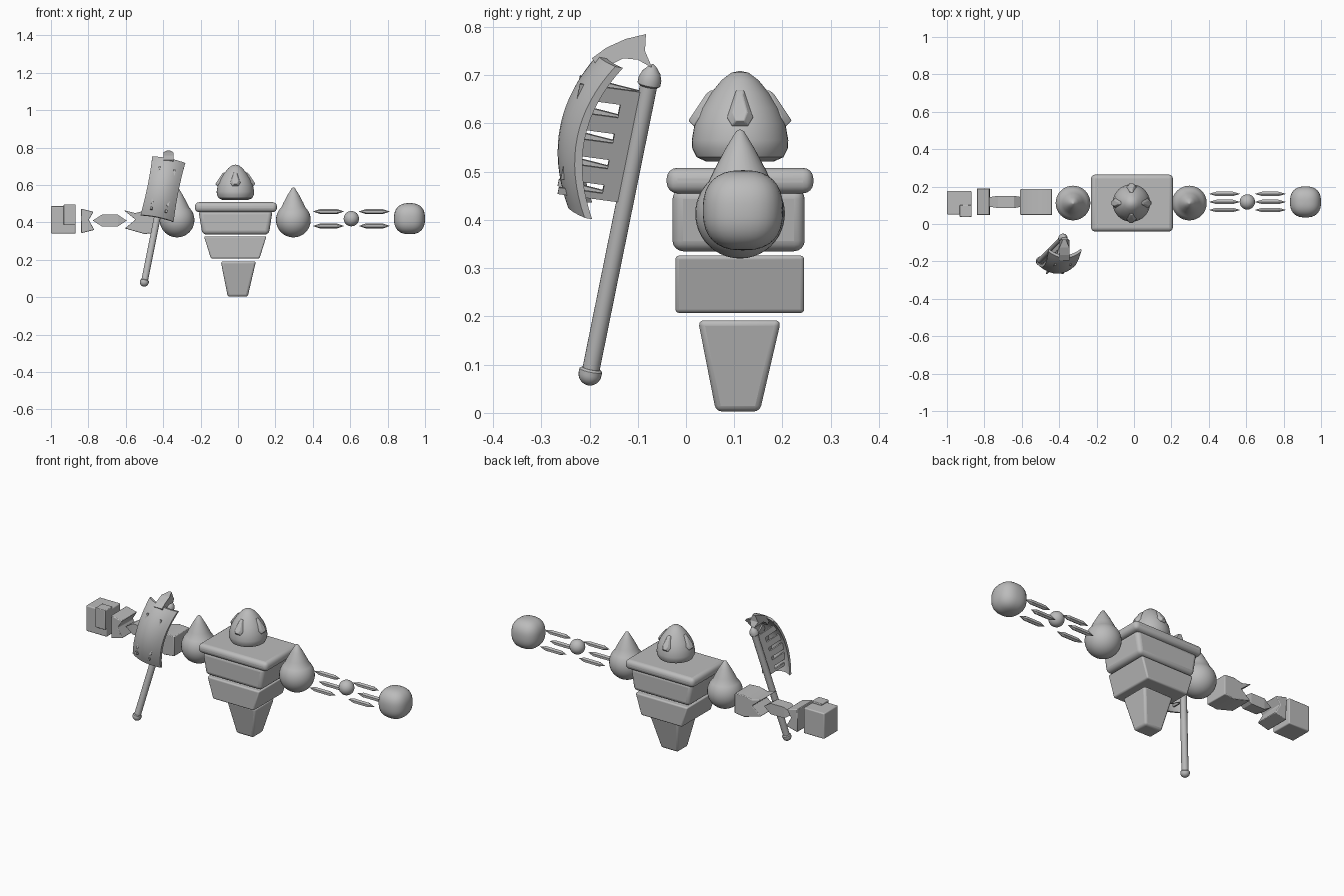
import bpy, bmesh, math
from mathutils import Vector, Matrix

if "Cube" in bpy.data.objects:
    bpy.data.objects.remove(bpy.data.objects["Cube"])

stone = bpy.data.materials.new("stone_grey")
stone.diffuse_color = (0.5, 0.5, 0.5, 1)
stone.use_nodes = True
stone.node_tree.nodes["Principled BSDF"].inputs["Base Color"].default_value = stone.diffuse_color
CY = 0.112   # depth of the body centre line


def finish(name, bm, smooth=True, bevel=0, segs=3):
    bmesh.ops.recalc_face_normals(bm, faces=bm.faces)
    me = bpy.data.meshes.new(name)
    bm.to_mesh(me)
    bm.free()
    me.materials.append(stone)
    ob = bpy.data.objects.new(name, me)
    bpy.context.collection.objects.link(ob)
    if bevel:
        m = ob.modifiers.new("bevel", 'BEVEL')
        m.width, m.segments, m.limit_method = bevel, segs, 'ANGLE'
    if smooth:
        bpy.ops.object.select_all(action='DESELECT')
        ob.select_set(True)
        bpy.context.view_layer.objects.active = ob
        bpy.ops.object.shade_smooth_by_angle(angle=math.radians(35))
    return ob


def loft(bm, rings, cap=True):
    vs = [[bm.verts.new(p) for p in r] for r in rings]
    n = len(vs[0])
    for a, b in zip(vs, vs[1:]):
        for i in range(n):
            bm.faces.new((a[i], a[(i + 1) % n], b[(i + 1) % n], b[i]))
    if cap:
        bm.faces.new(vs[0][::-1])
        bm.faces.new(vs[-1])


def block(name, bottom, top, z0, z1, bevel=0, segs=3):
    # tapered box from two rectangles (x0, x1, y0, y1)
    bm = bmesh.new()
    loft(bm, [[(a, c, z), (b, c, z), (b, d, z), (a, d, z)]
              for (a, b, c, d), z in ((bottom, z0), (top, z1))])
    return finish(name, bm, bevel > 0, bevel, segs)


def lathe(name, profile, origin, axis=(0, 0, 1), sides=32, smooth=True):
    # revolve (radius, height) pairs round an axis
    bm = bmesh.new()
    rot = Vector((0, 0, 1)).rotation_difference(Vector(axis).normalized()).to_matrix()
    rings = [[Vector(origin) + rot @ Vector((r * math.cos(i * math.tau / sides), r * math.sin(i * math.tau / sides), h))
              for i in range(sides)] for r, h in profile]
    loft(bm, rings)
    bmesh.ops.remove_doubles(bm, verts=bm.verts, dist=1e-5)
    return finish(name, bm, smooth)


def prism(name, outline, y0, y1, bevel=0):
    # (x, z) outline pushed through the depth
    bm = bmesh.new()
    loft(bm, [[(x, y, z) for x, z in outline] for y in (y0, y1)])
    return finish(name, bm, bevel > 0, bevel, 2)


def ball(r, start=-90, end=90, n=16):
    return [(max(r * math.cos(math.radians(start + (end - start) * i / n)), 0),
             r * math.sin(math.radians(start + (end - start) * i / n))) for i in range(n + 1)]


# Torso stack
block("shoulder_slab", (-.23, .208, -.04, .264), (-.23, .208, -.04, .264), .455, .508, .022, 4)
block("chest", (-.19, .165, -.028, .246), (-.212, .185, -.028, .246), .335, .465, .022, 4)
block("waist", (-.145, .115, -.022, .245), (-.182, .152, -.022, .245), .207, .326, .008)
block("lower_body", (-.055, .052, .062, .153), (-.092, .096, .025, .197), .003, .192, .012)

# Head with four drop shaped studs
HX = -.014
lathe("head", [(0, .523), (.07, .521), (.09, .53), (.099, .548), (.1, .565), (.094, .6), (.08, .632),
               (.06, .663), (.038, .69), (.018, .705), (0, .709)], (HX, CY, 0), sides=40)
for k in range(4):
    bm = bmesh.new()
    # rings run from the buried back to the narrower front
    def drop(w, z0, z1, low, high):
        pts = [(-w, z0 + .018), (-w * .6, z0), (w * .6, z0), (w, z0 + .018), (w * .3, z1), (-w * .3, z1)]
        return [(x, -(low + (high - low) * (z - z0) / (z1 - z0)), z) for x, z in pts]
    loft(bm, [drop(.027, .594, .668, .075, .045), drop(.027, .594, .668, .095, .062),
              drop(.015, .606, .66, .107, .071)])
    bm.transform(Matrix.Translation((HX, CY, 0)) @ Matrix.Rotation(k * math.pi / 2, 4, 'Z'))
    finish("head_stud", bm, True, .002, 2)

# Shoulder balls with spikes
for side, x in (("left", -.326), ("right", .296)):
    lathe(side + "_shoulder", ball(.093, -90, 46) + [(.054, .09), (.03, .135), (.008, .171), (0, .175)],
          (x, CY, .413))

# Slim arm made from spindles, an elbow ball and a rounded fist
for x in (.4, .645):
    for y, z in ((.118, .458), (.161, .381), (.075, .381)):
        lathe("arm_spindle", [(0, 0), (.0135, .04), (.0135, .128), (0, .168)], (x, y, z), (1, 0, 0), 6, False)
lathe("elbow_ball", ball(.041), (.606, .118, .42), sides=24)
bm = bmesh.new()
bmesh.ops.create_uvsphere(bm, u_segments=32, v_segments=20, radius=1)
for v in bm.verts:
    k = sum(abs(c) ** 2.5 for c in v.co) ** (-1 / 2.5)
    v.co = Vector((.917, CY + .006, .42)) + v.co * k * .083
finish("round_fist", bm)

# Block arm: notched upper arm, pointed link, notched wrist, square hand
prism("upper_arm", [(-.612, .466), (-.55, .45), (-.5, .462), (-.438, .458), (-.438, .345), (-.5, .338),
                    (-.605, .368), (-.548, .415)], .048, .187, .004)
bm = bmesh.new()
loft(bm, [[(x, .118 - .033 * f, .41 - .031 * g), (x, .118 + .033 * f, .41 - .031 * g),
           (x, .118 + .033 * f, .41 + .031 * g), (x, .118 - .033 * f, .41 + .031 * g)]
          for x, f, g in ((-.775, .75, .04), (-.728, 1, 1), (-.642, 1, 1), (-.597, .75, .04))])
finish("forearm_link", bm, False)
prism("wrist", [(-.84, .474), (-.772, .457), (-.798, .414), (-.768, .36), (-.838, .342)], .048, .19, .004)
block("square_hand", (-1, -.868, .05, .176), (-1, -.868, .05, .176), .34, .487, .006)
block("thumb", (-.932, -.868, .037, .102), (-.932, -.868, .037, .102), .385, .497, .004)

# Axe frame: along the handle, outwards, and sideways
FOOT = Vector((-.502, -.2, .075))
AX = Vector((.2, .203, 1)).normalized()
OUT = Vector((0, -1, 0))
OUT = (OUT - AX * OUT.dot(AX)).normalized()
SIDE = AX.cross(OUT)


def axe(t, d, s):
    return FOOT + AX * t + OUT * d + SIDE * s


lathe("axe_handle", [(.018, 0), (.018, .64)], FOOT, AX, 20)
lathe("axe_pommel", ball(.024, -90, 0, 8) + [(.024, .008), (.019, .012)], FOOT + AX * .006, AX, 20)
lathe("axe_cap", [(.019, -.012), (.024, -.008), (.024, .004), (.019, .018), (.008, .031), (0, .036)],
      axe(.638, 0, 0), AX, 20)

# Curved blade plate, bowed both along and across
bm = bmesh.new()
N, M = 16, 10


def blade(i, j, inset):
    u, w = i / N * 2 - 1, j / M * 2 - 1
    return axe(.508 + u * .163, .163 - .048 * u * u - .036 * w * w - inset, w * (.084 + .006 * u * u))


rings = []
for i in range(N + 1):
    rings.append([blade(i, j, 0) for j in range(M + 1)] + [blade(i, j, .016) for j in range(M, -1, -1)])
loft(bm, rings)
finish("axe_blade", bm)

# Two slotted webs that spread from the handle to the blade
for sgn in (-1, 1):
    def slab(t0, t1, d0, d1):
        bm = bmesh.new()
        loft(bm, [[axe(t0 + k, d0, sgn * d0 * .3 - h), axe(t1, d0, sgn * d0 * .3 - h),
                   axe(t1, d0, sgn * d0 * .3 + h), axe(t0 + k, d0, sgn * d0 * .3 + h)] if e == 0 else
                  [axe(t0, d1, sgn * d1 * .3 - h), axe(t1, d1, sgn * d1 * .3 - h),
                   axe(t1, d1, sgn * d1 * .3 + h), axe(t0, d1, sgn * d1 * .3 + h)]
                  for e in (0, 1) for k, h in ((0, .005),)])
        finish("axe_web", bm, False)
    slab(.375, .612, .012, .05)
    for t0, t1 in ((.375, .389), (.407, .442), (.461, .497), (.517, .552), (.58, .612)):
        slab(t0, t1, .05, .142)

# Hooked spike arching from the blade top back over the handle
hook = [(-.195, .735), (-.165, .757), (-.125, .775), (-.083, .785), (-.085, .75), (-.07, .715),
        (-.1, .732), (-.13, .735), (-.155, .722), (-.172, .7)]
bm = bmesh.new()
loft(bm, [[(-.372 + e * (.008 if i in (3, 5) else .026), y, z) for i, (y, z) in enumerate(hook)]
          for e in (-1, 1)])
finish("axe_hook", bm, False)
